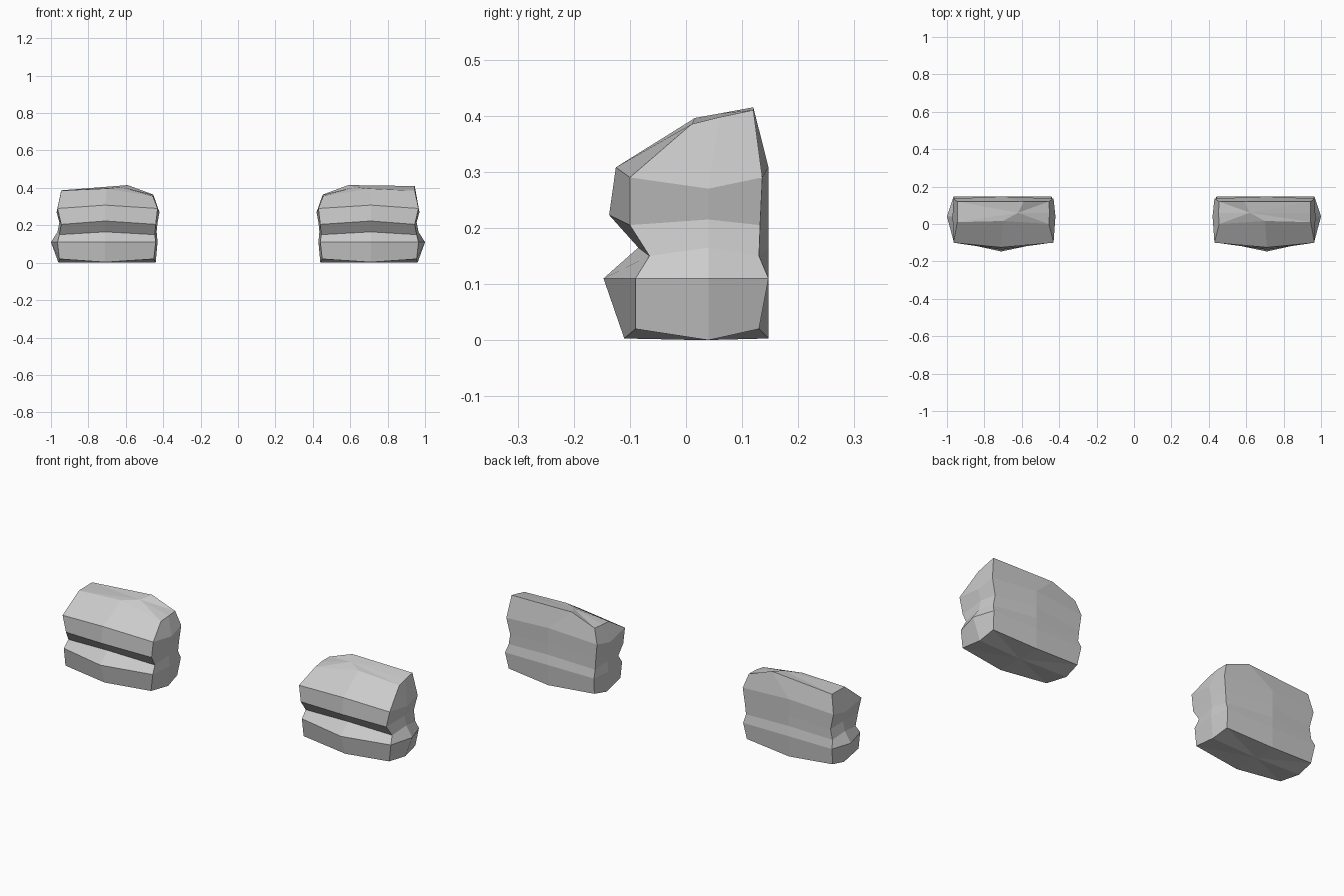
import bpy, bmesh

if "Cube" in bpy.data.objects:
    bpy.data.objects.remove(bpy.data.objects["Cube"])

# Each level: inner x, outer x, outer bulge x, corner/mid front y,
# corner/mid back y, corner z, mid z, side z
LEVELS = [
    (.45, .955, .96, -.09, -.11, .130, .147, .020, .003, .000),
    (.44, .965, 1.0, -.09, -.147, .147, .147, .110, .110, .110),
    (.445, .955, .965, -.065, -.085, .130, .147, .150, .165, .165),
    (.44, .945, .955, -.10, -.137, .132, .147, .205, .223, .215),
    (.43, .965, .97, -.10, -.125, .136, .147, .290, .308, .270),
]


def ring(xi, xo, xb, fc, fm, bc, bm_, zc, zm, zs):
    """Eight points round the block, starting at the inner front corner."""
    return [(xi, fc, zc), (.71, fm, zm), (xo, fc, zc), (xb, .04, zs),
            (xo, bc, zc), (.71, bm_, zm), (xi, bc, zc), (xi - .01, .04, zs)]


def block(name, side, back_corner_z):
    rings = [ring(*lv) for lv in LEVELS]
    # sloped crown with chamfered inner end
    rings.append([(.455, .0, .355), (.70, .016, .396), (.945, .01, .385),
                  (.945, .06, (back_corner_z + .385) / 2), (.945, .12, back_corner_z),
                  (.59, .12, .415), (.455, .12, .365), (.452, .06, .362)])
    bm = bmesh.new()
    vs = [[bm.verts.new((side * x, y, z)) for x, y, z in r] for r in rings]
    for a, b in zip(vs, vs[1:]):
        for i in range(8):
            j = (i + 1) % 8
            bm.faces.new((a[i], a[j], b[j], b[i]))
    # closed bottom and top
    for r, centre in ((vs[0], (.71, .03, .0)), (vs[-1], (.62, .06, .404))):
        c = bm.verts.new((side * centre[0], centre[1], centre[2]))
        for i in range(8):
            bm.faces.new((r[i], r[(i + 1) % 8], c))
    bmesh.ops.recalc_face_normals(bm, faces=bm.faces)
    mesh = bpy.data.meshes.new(name)
    bm.to_mesh(mesh)
    bm.free()
    bpy.context.collection.objects.link(bpy.data.objects.new(name, mesh))


# Mirrored pair, the left one with a lower outer back corner
block("right_block", 1, .41)
block("left_block", -1, .387)
